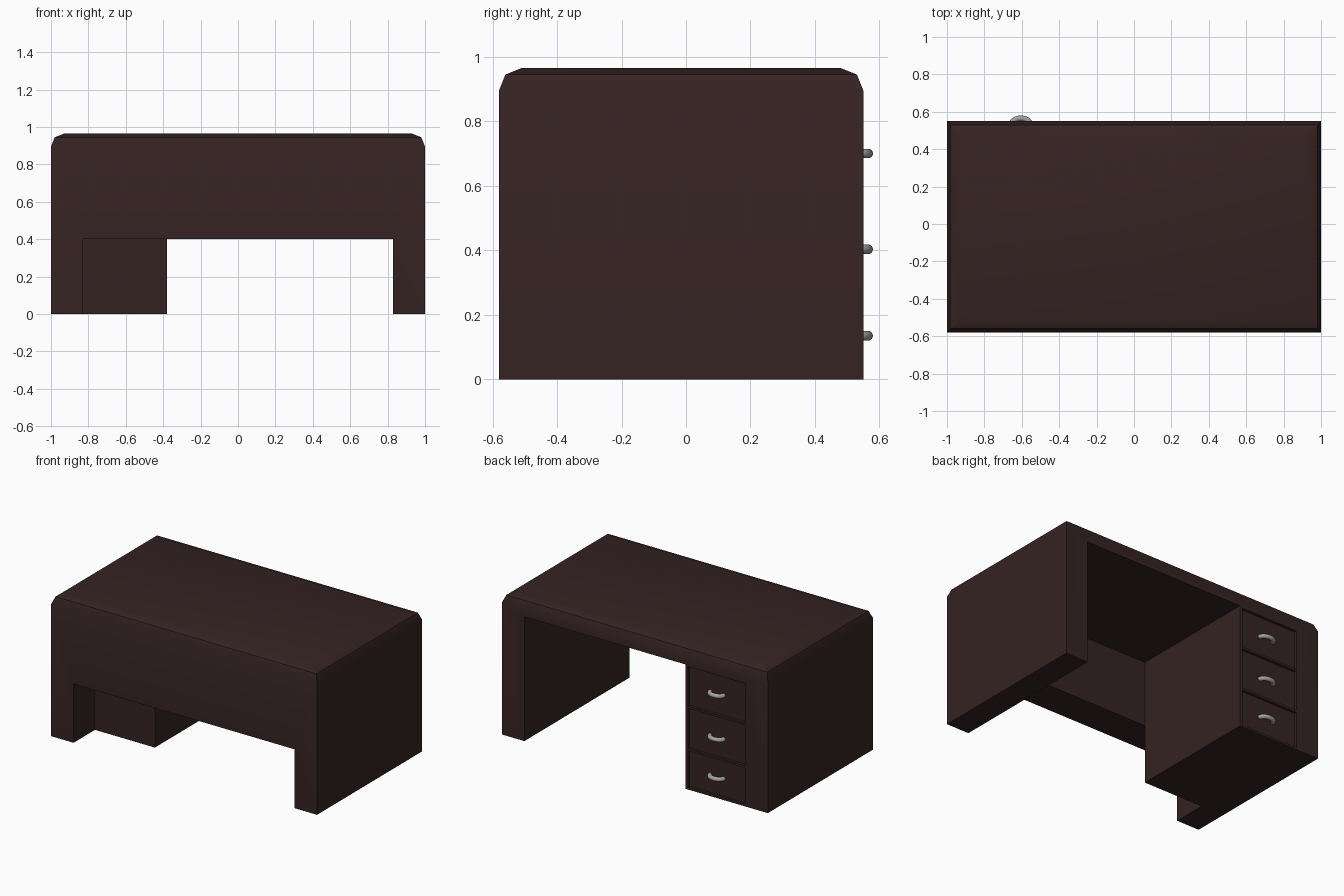
import bpy, bmesh, math

if "Cube" in bpy.data.objects:
    bpy.data.objects.remove(bpy.data.objects["Cube"])

def material(name, rgb):
    m = bpy.data.materials.new(name)
    m.diffuse_color = (*rgb, 1)
    m.use_nodes = True
    m.node_tree.nodes["Principled BSDF"].inputs["Base Color"].default_value = m.diffuse_color
    return m

WOOD = material("dark_wood", (0.036, 0.0165, 0.0165))
METAL = material("grey_metal", (0.36, 0.36, 0.35))

def add_object(name, bm, mat=None):
    bmesh.ops.recalc_face_normals(bm, faces=bm.faces)
    me = bpy.data.meshes.new(name)
    bm.to_mesh(me)
    bm.free()
    ob = bpy.data.objects.new(name, me)
    bpy.context.collection.objects.link(ob)
    if mat:
        me.materials.append(mat)
    return ob

def add_box(bm, x0, x1, y0, y1, z0, z1):
    vs = bmesh.ops.create_cube(bm, size=1)["verts"]
    for v in vs:
        v.co = (x1 if v.co.x > 0 else x0, y1 if v.co.y > 0 else y0, z1 if v.co.z > 0 else z0)

def cut(ob, cutter):
    cutter.hide_render = True
    mod = ob.modifiers.new("cut", 'BOOLEAN')
    mod.object = cutter
    mod.solver = 'EXACT'
    bpy.context.view_layer.objects.active = ob
    bpy.ops.object.modifier_apply(modifier=mod.name)
    bpy.data.objects.remove(cutter)

def smooth(ob, angle):
    bpy.ops.object.select_all(action='DESELECT')
    ob.select_set(True)
    bpy.context.view_layer.objects.active = ob
    bpy.ops.object.shade_smooth_by_angle(angle=math.radians(angle))

X0, X1, BACK, FRONT, PANEL, CEIL = -0.83, -0.38, 0.55, -0.58, -0.35, 0.845

# Desk body: stacked rings give the chamfered top edge
bm = bmesh.new()
rings = []
for z, i in ((0, 0), (0.895, 0), (0.945, 0.02), (0.965, 0.07)):
    rings.append([bm.verts.new(p) for p in (
        (-1 + i, FRONT + i, z), (1 - i, FRONT + i, z), (1 - i, BACK - i, z), (-1 + i, BACK - i, z))])
for a, b in zip(rings, rings[1:]):
    for k in range(4):
        bm.faces.new((a[k], a[(k + 1) % 4], b[(k + 1) % 4], b[k]))
bm.faces.new(rings[0])
bm.faces.new(rings[-1])
body = add_object("desk_body", bm, WOOD)

# Knee space: stepped profile leaves the raised front panel
bm = bmesh.new()
prof = [(-0.7, -0.1), (0.7, -0.1), (0.7, CEIL), (PANEL, CEIL), (PANEL, 0.4), (-0.7, 0.4)]
face = bm.faces.new([bm.verts.new((X0, y, z)) for y, z in prof])
ext = bmesh.ops.extrude_face_region(bm, geom=[face])["geom"]
bmesh.ops.translate(bm, vec=(-2 * X0, 0, 0), verts=[g for g in ext if isinstance(g, bmesh.types.BMVert)])
cut(body, add_object("knee_cutter", bm))
smooth(body, 30)

# Drawer pedestal with three shallow recesses
drawers = [(0.015, 0.262, 0.135), (0.277, 0.552, 0.403), (0.567, 0.835, 0.70)]
bm = bmesh.new()
add_box(bm, X0, X1, PANEL, BACK, 0, CEIL)
pedestal = add_object("drawer_pedestal", bm, WOOD)
bm = bmesh.new()
for z0, z1, _ in drawers:
    add_box(bm, X0 - 0.05, X1 - 0.02, BACK - 0.03, BACK + 0.1, z0, z1)
cut(pedestal, add_object("recess_cutter", bm))

# Drawer fronts and curved bar handles
for n, (z0, z1, zh) in enumerate(drawers, 1):
    bm = bmesh.new()
    add_box(bm, X0, X1 - 0.02, BACK - 0.03, BACK - 0.018, z0, z1)
    add_object(f"drawer_front_{n}", bm, WOOD)

    bm = bmesh.new()
    steps, sides, r = 12, 10, 0.015
    tube = []
    for s in range(steps + 1):
        t = math.pi * s / steps
        cx, cy = -0.605 - 0.05 * math.cos(t), 0.532 + 0.033 * math.sin(t)
        nx, ny = -0.033 * math.cos(t), 0.05 * math.sin(t)
        ln = math.hypot(nx, ny)
        nx, ny = nx / ln, ny / ln
        tube.append([bm.verts.new((cx + nx * r * math.cos(a), cy + ny * r * math.cos(a), zh + r * math.sin(a)))
                     for a in (2 * math.pi * k / sides for k in range(sides))])
    for a, b in zip(tube, tube[1:]):
        for k in range(sides):
            bm.faces.new((a[k], a[(k + 1) % sides], b[(k + 1) % sides], b[k]))
    bm.faces.new(tube[0])
    bm.faces.new(tube[-1])
    smooth(add_object(f"drawer_handle_{n}", bm, METAL), 50)
